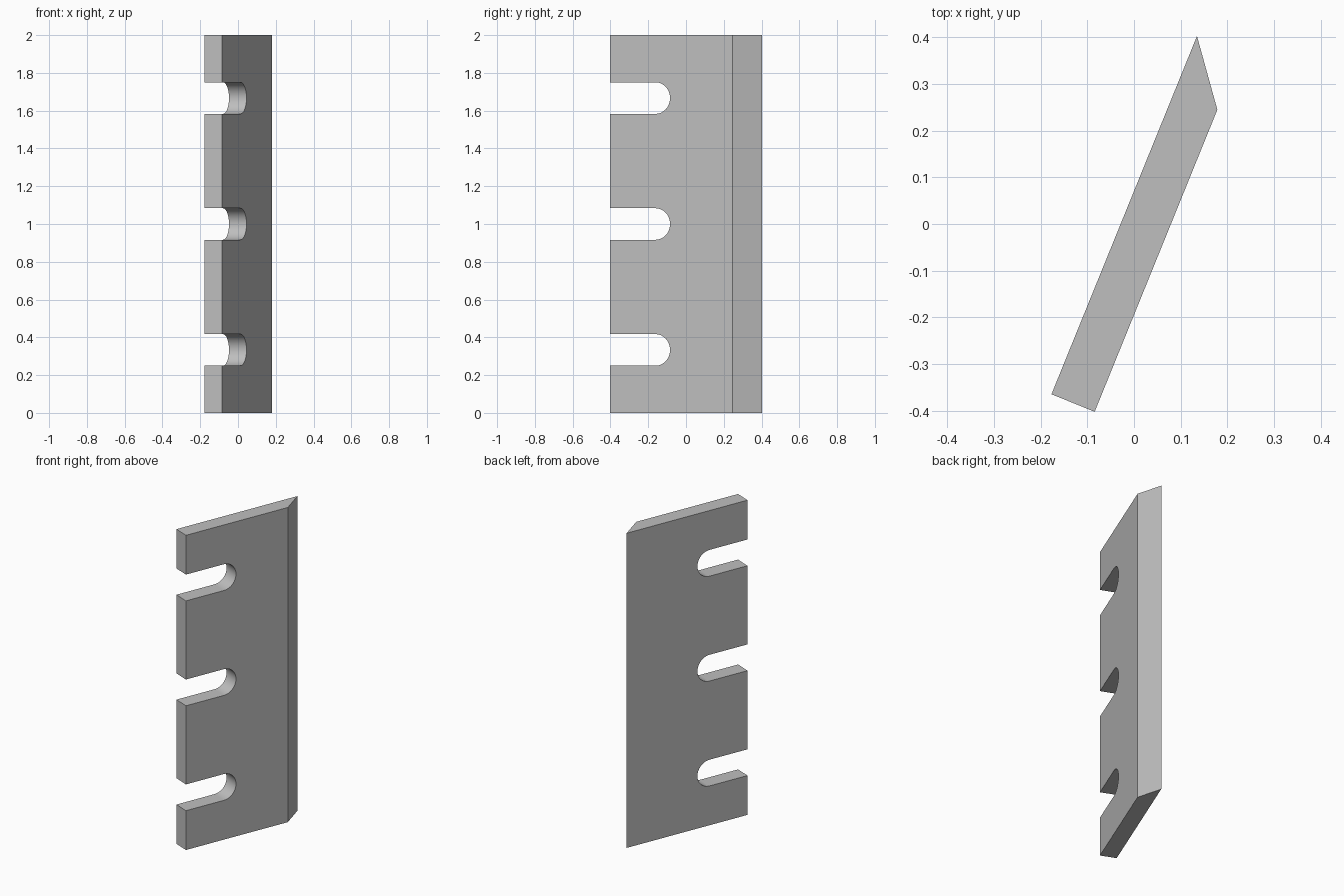
import bpy, bmesh, math
from mathutils import Vector

cube = bpy.data.objects.get("Cube")
if cube:
    bpy.data.objects.remove(cube, do_unlink=True)

HEIGHT, THICK = 2.0, 0.1
BACK_LEN, FRONT_LEN = 0.829, 0.699      # the sharpened edge slopes between these
SLOT_R, SLOT_CENTRE = 0.0835, 0.26
SLOT_HEIGHTS = (1 / 3, 1.0, 5 / 3)
ARC_STEPS = 24

# Blade axes: along its width, and through its thickness
angle = math.atan2(0.768, 0.312)
along = Vector((math.cos(angle), math.sin(angle), 0))
through = Vector((math.sin(angle), -math.cos(angle), 0))
corner = Vector((-0.177, -0.365, 0))


def outline(length):
    """Side profile of the blade with three round-ended open slots."""
    pts = [(length, 0), (length, HEIGHT), (0, HEIGHT)]
    for z in reversed(SLOT_HEIGHTS):
        pts.append((0, z + SLOT_R))
        for i in range(ARC_STEPS + 1):
            a = math.pi / 2 - math.pi * i / ARC_STEPS
            pts.append((SLOT_CENTRE + SLOT_R * math.cos(a), z + SLOT_R * math.sin(a)))
        pts.append((0, z - SLOT_R))
    pts.append((0, 0))
    return pts


# Blade: two profiles joined by a wall
bm = bmesh.new()
rings = []
for length, depth in ((BACK_LEN, 0), (FRONT_LEN, THICK)):
    rings.append([bm.verts.new(corner + along * u + through * depth + Vector((0, 0, z)))
                  for u, z in outline(length)])
back, front = rings
bm.faces.new(back)
bm.faces.new(front)
for i in range(len(back)):
    j = (i + 1) % len(back)
    bm.faces.new((back[i], back[j], front[j], front[i]))
bmesh.ops.recalc_face_normals(bm, faces=bm.faces)

mesh = bpy.data.meshes.new("slotted_blade")
bm.to_mesh(mesh)
bm.free()
blade = bpy.data.objects.new("slotted_blade", mesh)
bpy.context.collection.objects.link(blade)

# Plain steel grey
steel = bpy.data.materials.new("steel_grey")
steel.use_nodes = True
colour = (0.52, 0.52, 0.52, 1)
steel.diffuse_color = colour
steel.node_tree.nodes["Principled BSDF"].inputs["Base Color"].default_value = colour
mesh.materials.append(steel)

# Smooth slot ends, crisp edges
bpy.ops.object.select_all(action='DESELECT')
blade.select_set(True)
bpy.context.view_layer.objects.active = blade
bpy.ops.object.shade_smooth_by_angle(angle=math.radians(30))
